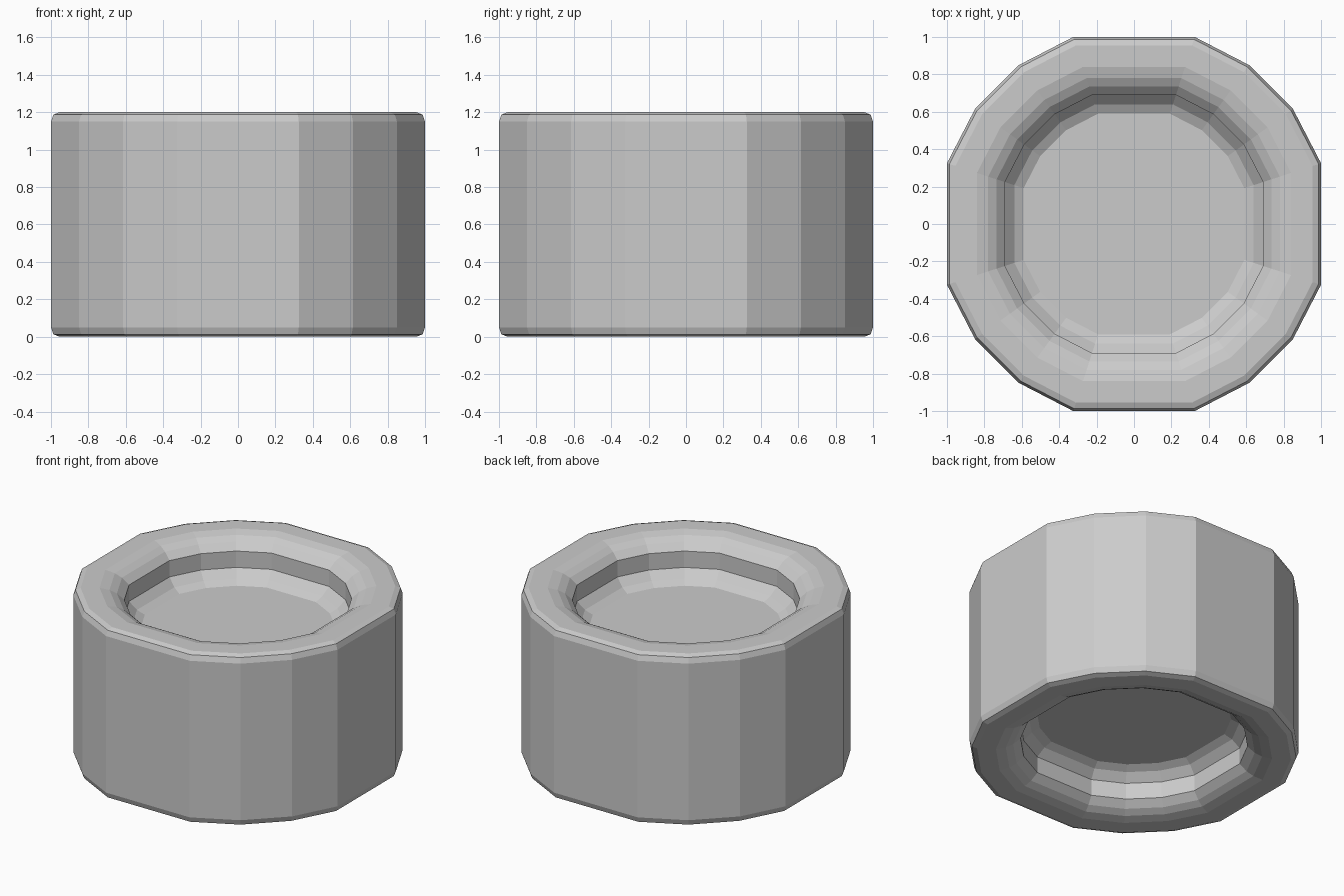
import bpy, bmesh

if "Cube" in bpy.data.objects:
    bpy.data.objects.remove(bpy.data.objects["Cube"])

# Quarter of the 16-sided outline: four wide sides joined by rounded corners
QUARTER = [(1.0, -0.325), (1.0, 0.325), (0.85, 0.615), (0.615, 0.85)]
outline = []
for turn in range(4):
    for x, y in QUARTER:
        for _ in range(turn):
            x, y = -y, x
        outline.append((x, y))

# Upper half profile (scale, height), from dished floor over the rim to the outer wall
HEIGHT = 1.2
UPPER = [(0.59, 0.92), (0.64, 0.947), (0.69, 1.0), (0.69, 1.115),
         (0.735, 1.16), (0.78, 1.185), (0.84, 1.2),
         (0.955, 1.2), (0.987, 1.187), (1.0, 1.15)]
profile = UPPER + [(s, HEIGHT - z) for s, z in reversed(UPPER)]

# Sweep the outline through the profile
bm = bmesh.new()
rings = [[bm.verts.new((x * s, y * s, z)) for x, y in outline] for s, z in profile]
n = len(outline)
for a, b in zip(rings, rings[1:]):
    for i in range(n):
        j = (i + 1) % n
        bm.faces.new((a[i], b[i], b[j], a[j]))

# Flat floors of the top and bottom recesses
bm.faces.new(rings[0])
bm.faces.new(list(reversed(rings[-1])))
bm.normal_update()
bmesh.ops.recalc_face_normals(bm, faces=bm.faces)

mesh = bpy.data.meshes.new("recessed_drum")
bm.to_mesh(mesh)
bm.free()
drum = bpy.data.objects.new("recessed_drum", mesh)
bpy.context.collection.objects.link(drum)
